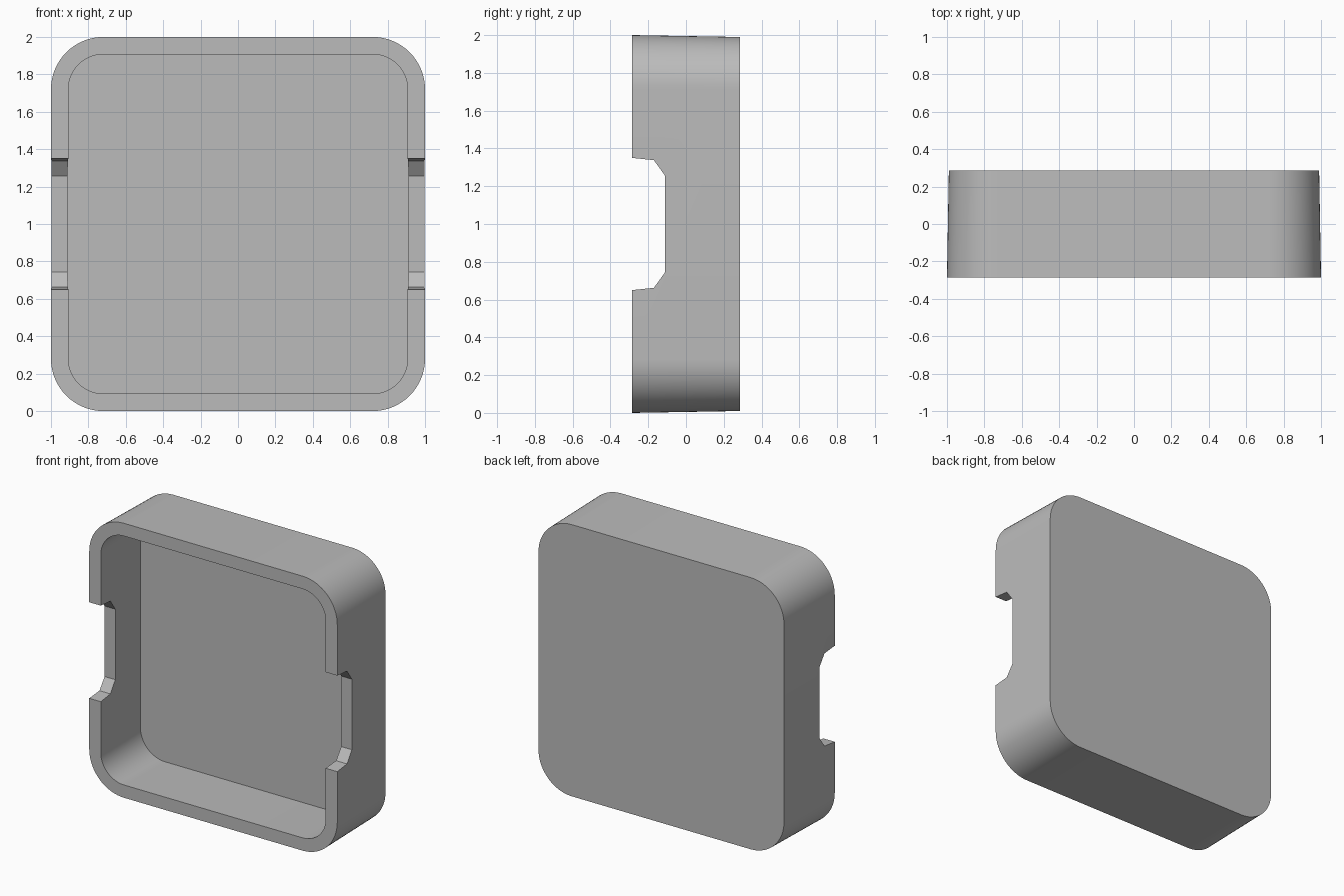
import bpy
import bmesh
from math import sin, cos, pi, radians
from mathutils import Vector

cube = bpy.data.objects.get("Cube")
if cube:
    bpy.data.objects.remove(cube, do_unlink=True)

CENTRE_Z = 1.0
FRONT, BACK, FLOOR = -0.285, 0.285, 0.187
STEPS = 16

grey = bpy.data.materials.new("plain grey")
grey.use_nodes = True
colour = (0.5, 0.5, 0.5, 1)
grey.diffuse_color = colour
grey.node_tree.nodes["Principled BSDF"].inputs["Base Color"].default_value = colour


def rounded_ring(bm, half, radius, y):
    """Rounded square of vertices in the plane at depth y."""
    ring = []
    for corner in range(4):
        mid = pi / 4 + corner * pi / 2
        reach = (half - radius) * 2 ** 0.5
        for i in range(STEPS + 1):
            a = corner * pi / 2 + i / STEPS * pi / 2
            ring.append(bm.verts.new((reach * cos(mid) + radius * cos(a), y,
                                      CENTRE_Z + reach * sin(mid) + radius * sin(a))))
    return ring


def bridge(bm, a, b):
    for i in range(len(a)):
        j = (i + 1) % len(a)
        bm.faces.new((a[i], a[j], b[j], b[i]))


def make_object(bm, name):
    bmesh.ops.recalc_face_normals(bm, faces=bm.faces)
    mesh = bpy.data.meshes.new(name)
    bm.to_mesh(mesh)
    bm.free()
    mesh.materials.append(grey)
    obj = bpy.data.objects.new(name, mesh)
    bpy.context.collection.objects.link(obj)
    return obj


# Hollow tray: drafted outside, rim, cavity wall and floor
bm = bmesh.new()
rings = [rounded_ring(bm, *spec) for spec in (
    (0.99, 0.27, BACK), (1.0, 0.28, FRONT),
    (0.907, 0.187, FRONT), (0.918, 0.198, FLOOR))]
for a, b in zip(rings, rings[1:]):
    bridge(bm, a, b)
bm.faces.new(rings[0])
bm.faces.new(rings[-1])
tray = make_object(bm, "tray")

# Cutter for the matching notches in both side walls
half_profile = [(-0.4, 0.36), (-0.285, 0.35), (-0.17, 0.338), (-0.112, 0.257)]
profile = half_profile + [(y, -z) for y, z in reversed(half_profile)]
bm = bmesh.new()
face = bm.faces.new([bm.verts.new((-1.2, y, CENTRE_Z + z)) for y, z in profile])
extruded = bmesh.ops.extrude_face_region(bm, geom=[face], use_keep_orig=True)
bmesh.ops.translate(bm, vec=Vector((2.4, 0, 0)),
                    verts=[v for v in extruded["geom"] if isinstance(v, bmesh.types.BMVert)])
cutter = make_object(bm, "notch_cutter")
cutter.hide_render = True

# Cut the notches, then drop the cutter
cut = tray.modifiers.new("notches", "BOOLEAN")
cut.operation = "DIFFERENCE"
cut.solver = "EXACT"
cut.object = cutter
bpy.ops.object.select_all(action="DESELECT")
bpy.context.view_layer.objects.active = tray
tray.select_set(True)
bpy.ops.object.modifier_apply(modifier=cut.name)
bpy.data.objects.remove(cutter, do_unlink=True)

# Smooth the rounded corners, keep the edges sharp
bpy.ops.object.shade_smooth_by_angle(angle=radians(25))
